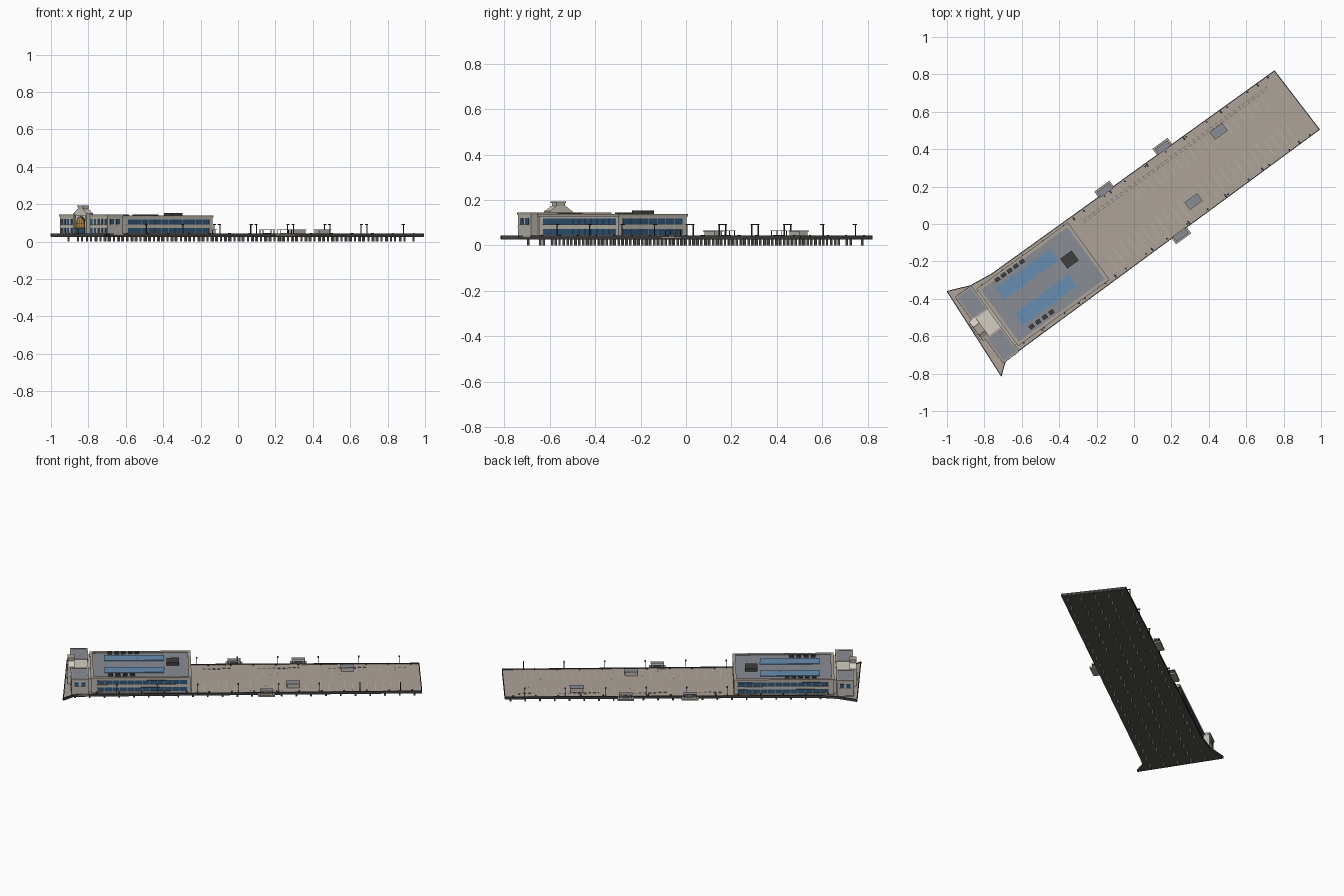
import bpy, bmesh, math

if "Cube" in bpy.data.objects:
    bpy.data.objects.remove(bpy.data.objects["Cube"])

ANGLE = math.radians(36)  # the pier axis runs diagonally; parts are built along it


def mat(name, r, g, b):
    m = bpy.data.materials.new(name)
    m.diffuse_color = (r, g, b, 1)
    m.use_nodes = True
    m.node_tree.nodes["Principled BSDF"].inputs["Base Color"].default_value = m.diffuse_color
    return m


TAN = mat("concrete_tan", .42, .37, .31)
STONE = mat("pale_stone", .50, .47, .42)
CREAM = mat("cream_stone", .66, .62, .54)
DARK = mat("dark_metal", .05, .05, .05)
UNDER = mat("under_deck", .09, .09, .075)
ROOF = mat("roof_grey", .25, .27, .30)
GLASS = mat("window_blue", .03, .09, .18)
SKY = mat("skylight_blue", .13, .27, .45)
GOLD = mat("arch_gold", .60, .33, .08)
PAINT = mat("parking_paint", .55, .54, .46)
PILE = mat("pile_grey", .26, .23, .19)


def finish(name, bm, m):
    bmesh.ops.recalc_face_normals(bm, faces=bm.faces[:])
    me = bpy.data.meshes.new(name)
    bm.to_mesh(me)
    bm.free()
    ob = bpy.data.objects.new(name, me)
    ob.rotation_euler.z = ANGLE
    me.materials.append(m)
    bpy.context.collection.objects.link(ob)
    return ob


def boxes(name, m, items):
    # each item: u0, u1, v0, v1, z0, z1
    bm = bmesh.new()
    for u0, u1, v0, v1, z0, z1 in items:
        vs = bmesh.ops.create_cube(bm, size=1)["verts"]
        for v in vs:
            v.co = (u0 + (v.co.x + .5) * (u1 - u0), v0 + (v.co.y + .5) * (v1 - v0),
                    z0 + (v.co.z + .5) * (z1 - z0))
    return finish(name, bm, m)


def cbox(u, v, su, sv, z0, z1):
    return (u - su / 2, u + su / 2, v - sv / 2, v + sv / 2, z0, z1)


def prism(name, m, pts, d):
    bm = bmesh.new()
    f = bm.faces.new([bm.verts.new(p) for p in pts])
    r = bmesh.ops.extrude_face_region(bm, geom=[f])
    bmesh.ops.translate(bm, vec=d, verts=[g for g in r["geom"] if isinstance(g, bmesh.types.BMVert)])
    return finish(name, bm, m)


def ring(u0, u1, v0, v1, z0, z1, t):
    return [(u0, u1, v0, v0 + t, z0, z1), (u0, u1, v1 - t, v1, z0, z1),
            (u0, u0 + t, v0 + t, v1 - t, z0, z1), (u1 - t, u1, v0 + t, v1 - t, z0, z1)]


# Deck slab with flared shore end
outline = [(1.09, .222), (-.772, .232), (-.90, .248), (-1.021, .297),
           (-1.053, -.242), (-.988, -.191), (-.892, -.187), (1.10, -.175)]
prism("deck_top", TAN, [(u, v, .033) for u, v in outline], (0, 0, .005))
prism("deck_underside", UNDER, [(u, v, .026) for u, v in outline], (0, 0, .007))

# Dark curb and fender following the deck edge
bm = bmesh.new()
n = len(outline)
for i in range(n):
    (a, b), (c, d) = outline[i], outline[(i + 1) % n]
    L = math.hypot(c - a, d - b)
    nx, ny = -(d - b) / L * .004, (c - a) / L * .004
    low = [bm.verts.new((p + k * nx, q + k * ny, .029)) for p, q, k in
           ((a, b, -.3), (c, d, -.3), (c, d, 1), (a, b, 1))]
    f = bm.faces.new(low)
    r = bmesh.ops.extrude_face_region(bm, geom=[f])
    bmesh.ops.translate(bm, vec=(0, 0, .014), verts=[g for g in r["geom"] if isinstance(g, bmesh.types.BMVert)])
finish("edge_curb", bm, DARK)

# Piles under the deck
bm = bmesh.new()
for i in range(24):
    for j in range(5):
        r = bmesh.ops.create_cone(bm, cap_ends=True, segments=8, radius1=.0055, radius2=.0055, depth=.027)
        bmesh.ops.translate(bm, vec=(-.98 + i * .0885, -.145 + j * .0845, .0135), verts=r["verts"])
finish("piles", bm, PILE)

# Main hall body, roof and parapet
U0, U1, V0, V1 = -.882, -.285, -.16, .21
boxes("hall_walls", STONE, [(U0, U1, V0, V1, .037, .132)])
boxes("hall_plinth", TAN, [(U0 - .003, U1 + .003, V0 - .003, V1 + .003, .037, .044)])
boxes("hall_parapet", TAN, ring(U0 - .004, U1 + .004, V0 - .004, V1 + .004, .128, .139, .018))
boxes("hall_roof", ROOF, [(U0 + .014, U1 - .014, V0 + .014, V1 - .014, .131, .134)])

# Ribbon windows on both long sides and the pier end, with mullions
glass, mull = [], []
for z0, z1 in ((.047, .073), (.093, .119)):
    for v in (V0, V1):
        glass.append((U0 + .035, U1 - .022, v - .002, v + .002, z0, z1))
        mull += [cbox(U0 + .035 + k * .045, v, .002, .006, z0, z1) for k in range(13)]
        mull.append((U0 + .03, U1 - .017, v - .004, v + .004, z0 - .003, z0))
    glass.append((U1 - .002, U1 + .002, V0 + .022, V1 - .022, z0, z1))
    mull += [cbox(U1, V0 + .022 + k * .0465, .006, .002, z0, z1) for k in range(8)]
    mull.append((U1 - .004, U1 + .004, V0 + .018, V1 - .018, z0 - .003, z0))
boxes("hall_windows", GLASS, glass)
boxes("hall_mullions", TAN, mull)

# Skylights, roof plant and units
lights = [(-.80, -.442, .082, .157), (-.80, -.445, -.088, -.012)]
boxes("skylights", SKY, [(*s, .133, .1385) for s in lights])
boxes("skylight_bars", ROOF, [cbox(s[0] + k * .0398, (s[2] + s[3]) / 2, .002, s[3] - s[2], .134, .1392)
                              for s in lights for k in range(10)])
boxes("roof_plant", DARK, [cbox(-.391, .049, .075, .065, .133, .154)])
units = [(-.765 + k * .0405, .19) for k in range(5)] + [(-.765 + k * .0435, -.122) for k in range(4)]
boxes("roof_units", DARK, [cbox(u, v, .027, .022, .133, .145) for u, v in units])

# Head house wings, roofs and cornices
H0, H1 = -1.0, -.90
wings = [(-.188, -.03), (.093, .243)]
boxes("headhouse_wings", STONE, [(H0, H1, a, b, .037, .138) for a, b in wings])
boxes("headhouse_cornice", TAN, [q for a, b in wings
                                 for q in ring(H0 - .004, H1 + .003, a - .003, b + .003, .134, .146, .009)])
boxes("headhouse_roofs", ROOF, [(H0 + .004, H1 - .004, a + .004, b - .004, .137, .143) for a, b in wings])
boxes("headhouse_plinth", TAN, [(H0 - .004, H1, -.191, .246, .037, .043)])
boxes("link_block", STONE, [(H1 - .005, U0 + .005, -.15, .20, .037, .128)])

# Head house windows: front rows, pairs on the ends
win, sills = [], []
for a, b in wings:
    for k in range(5):
        v = a + (b - a) * (k + .5) / 5
        for z0, z1 in ((.047, .073), (.092, .122)):
            win.append(cbox(H0, v, .004, .016, z0, z1))
            sills.append(cbox(H0, v, .010, .020, z0 - .003, z0))
    sills.append((H0 - .003, H0, a, b, .080, .084))
for v in (-.188, .243):
    for u in (-.97, -.93):
        win.append(cbox(u, v, .024, .004, .093, .120))
        sills.append(cbox(u, v, .028, .009, .090, .093))
boxes("headhouse_windows", GLASS, win)
boxes("headhouse_sills", CREAM, sills)

# Central bay with stepped gable and cupola
C = .032
boxes("central_bay", CREAM, [(-1.015, H1, -.03, .093, .037, .143)])
boxes("bay_pilasters", STONE, [cbox(-1.016, C + s * .054, .012, .014, .037, .15) for s in (-1, 1)])
gable = [(-.064, .141), (.064, .141), (.064, .151), (.05, .157), (.026, .174), (-.026, .174), (-.05, .157), (-.064, .151)]
prism("bay_gable", CREAM, [(-1.02, C + v, z) for v, z in gable], (.04, 0, 0))
boxes("cupola", STONE, [cbox(-1.0, C, .036, .044, .172, .187)])
boxes("cupola_cap", TAN, [cbox(-1.0, C, .042, .052, .187, .193)])


# Arched gold window over the entrance
def arch(r, base, u):
    return [(u, C + r, base), *[(u, C + r * math.cos(t * math.pi / 16), .094 + r * math.sin(t * math.pi / 16))
                                for t in range(17)], (u, C - r, base)]


prism("arch_frame", DARK, arch(.042, .072, -1.018), (.006, 0, 0))
prism("arch_window", GOLD, arch(.035, .077, -1.021), (.006, 0, 0))
boxes("arch_bars", DARK, [cbox(-1.021, C + k * .0175, .003, .002, .077, .12) for k in (-1, 0, 1)]
      + [cbox(-1.021, C, .003, .07, .094, .096)])
boxes("entrance_doors", GLASS, [cbox(-1.017, C + k * .028, .008, .024, .039, .068) for k in (-1, 0, 1)])
boxes("entrance_canopy", STONE, [cbox(-1.022, C, .016, .10, .069, .073)])

# Parking stalls and dashed lane
paint = [cbox(-.21 + k * .047, -.088, .002, .11, .0375, .0385) for k in range(26)]
paint += [cbox(.10 + k * .047, .113, .002, .07, .0375, .0385) for k in range(19)]
boxes("parking_lines", PAINT, paint)
boxes("lane_dashes", DARK, [cbox(-.2 + k * .03, v, .018, .002, .0375, .0385) for k in range(41) for v in (.163, .176)])

# Kiosks on the deck
kiosks = [(.657, .135), (.328, -.09)]
boxes("kiosks", STONE, [cbox(u, v, .075, .042, .037, .062) for u, v in kiosks])
boxes("kiosk_roofs", ROOF, [cbox(u, v, .084, .05, .062, .066) for u, v in kiosks])

# Boarding platforms with canopies beyond the deck edge
stops = [(.366, .240), (-.02, .238), (.168, -.193)]
boxes("platforms", TAN, [cbox(u, v, .10, .054, .03, .04) for u, v in stops])
boxes("canopies", ROOF, [cbox(u, v, .08, .036, .063, .066) for u, v in stops])
boxes("canopy_posts", DARK, [cbox(u + a * .036, v + b * .014, .003, .003, .039, .063)
                             for u, v in stops for a in (-1, 1) for b in (-1, 1)])
boxes("platform_benches", ROOF, [cbox(u, v, .05, .01, .04, .047) for u, v in stops])

# Lamp posts along both edges, and mooring bollards
lamps = [(-.73 + i * .243, -.171) for i in range(8)] + [(-.73 + i * .243, .217) for i in range(2, 8)]
boxes("lamp_posts", DARK, [cbox(u, v, .004, .004, .037, .092) for u, v in lamps])
boxes("lamp_heads", DARK, [cbox(u, v + (.005 if v < 0 else -.005), .008, .018, .09, .094) for u, v in lamps])
bm = bmesh.new()
for i in range(15):
    for v in (-.167, .213):
        r = bmesh.ops.create_cone(bm, cap_ends=True, segments=8, radius1=.004, radius2=.005, depth=.01)
        bmesh.ops.translate(bm, vec=(-.85 + i * .135, v, .042), verts=r["verts"])
finish("bollards", bm, DARK)
